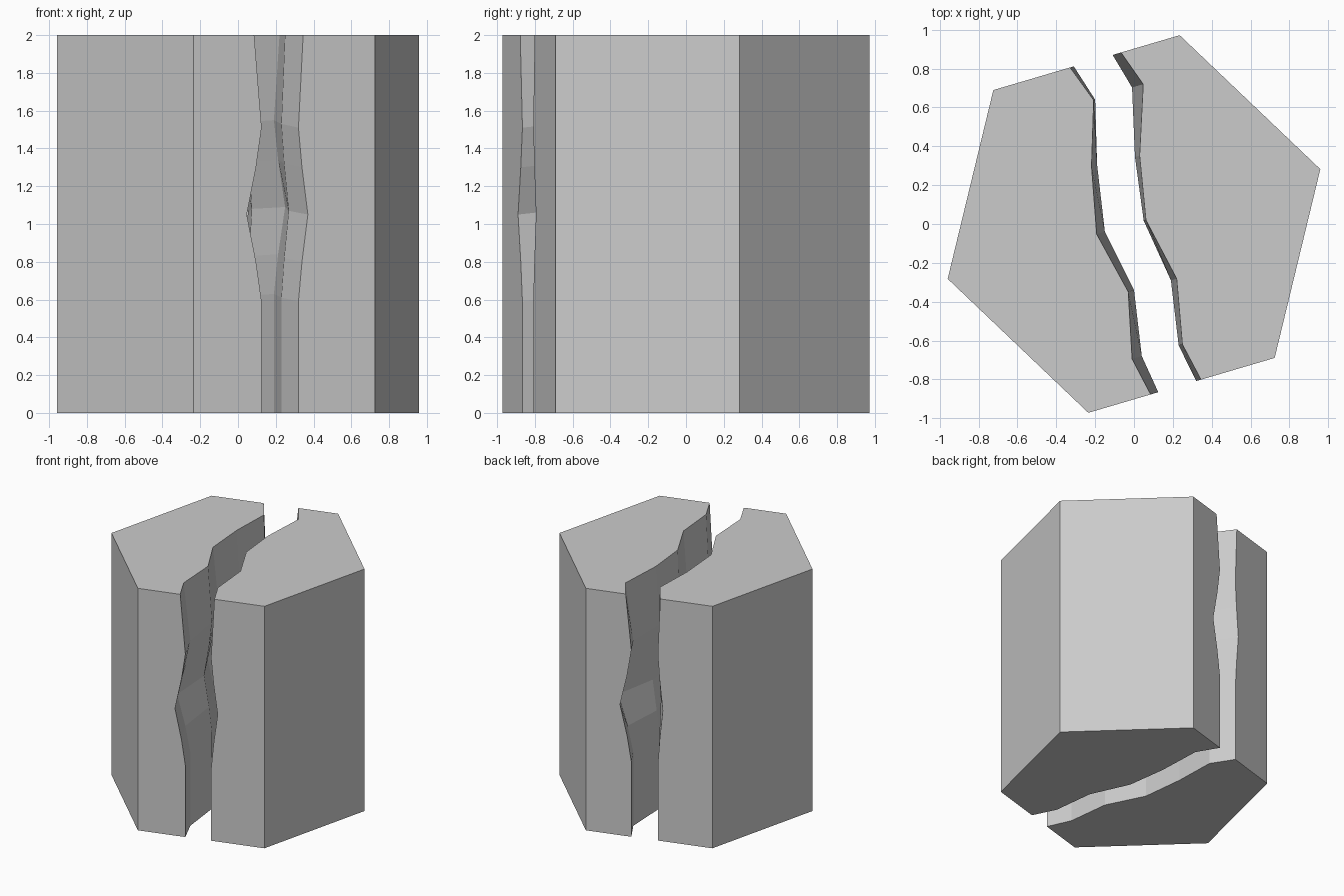
import bpy, bmesh, math

if "Cube" in bpy.data.objects:
    bpy.data.objects.remove(bpy.data.objects["Cube"])

# Hexagonal column of radius 1, slightly turned about z
TURN = math.radians(16.4)
HEX = [(math.cos(TURN + i * math.pi / 3), math.sin(TURN + i * math.pi / 3)) for i in range(6)]
SLIDE = (math.cos(TURN), math.sin(TURN))   # direction of the front and back edges

# Height of each wall ring, and how far the wall is eroded there
LEVELS = [(0, 0), (0.59, 0), (0.8, 0.75), (1.05, 2), (1.3, 0.75), (1.51, 0), (2, 1)]
WOBBLE = [0, 0.02, 0.04, 0.03, 0.01, 0.02, 0.03]

# Crack walls from front to back: x, y, erosion at the top
LEFT_WALL = [(0.125, -0.866, 0.041), (0.04, -0.68, 0.052), (0.0, -0.34, 0.031),
             (-0.15, -0.04, 0.044), (-0.19, 0.305, 0.03), (-0.2, 0.64, 0.008),
             (-0.31, 0.812, 0.02)]
RIGHT_WALL = [(0.32, -0.809, 0.026), (0.23, -0.625, 0.02), (0.19, -0.29, 0.031),
              (0.05, 0.017, 0.012), (0.005, 0.345, 0.025), (-0.01, 0.703, 0.06),
              (-0.11, 0.871, 0.045)]


def on_edge(x, back):
    """y of the straight front or back hexagon edge at x."""
    cx, cy = HEX[1] if back else HEX[4]
    return cy + (x - cx) * math.tan(TURN)


def column_half(name, wall, side, corners):
    bm = bmesh.new()
    rings = []
    last = len(wall) - 1
    for li, (z, amount) in enumerate(LEVELS):
        inner = 0 < li < len(LEVELS) - 1
        ring = []
        # Jagged crack wall
        for i, (x, y, erosion) in enumerate(wall):
            px = x + side * erosion * amount * SLIDE[0]
            py = y + side * erosion * amount * SLIDE[1]
            if i in (0, last):
                py = on_edge(px, i == last)
            ring.append(bm.verts.new((px, py, z + (WOBBLE[i] if inner else 0))))
        # Smooth outer sides
        for c in corners:
            ring.append(bm.verts.new((*HEX[c], z)))
        rings.append(ring)
    n = len(rings[0])
    for a, b in zip(rings, rings[1:]):
        for i in range(n):
            j = (i + 1) % n
            bm.faces.new((a[i], a[j], b[j], b[i]))
    bm.faces.new(rings[0])
    bm.faces.new(rings[-1])
    # Merge the flat outer sides into single faces
    bmesh.ops.dissolve_limit(bm, angle_limit=0.005, verts=bm.verts, edges=bm.edges)
    bmesh.ops.recalc_face_normals(bm, faces=bm.faces)
    mesh = bpy.data.meshes.new(name)
    bm.to_mesh(mesh)
    bm.free()
    obj = bpy.data.objects.new(name, mesh)
    bpy.context.collection.objects.link(obj)
    return obj


# Two halves of the split column
column_half("left_column_half", LEFT_WALL, -1, (2, 3, 4))
column_half("right_column_half", RIGHT_WALL, 1, (1, 0, 5))
